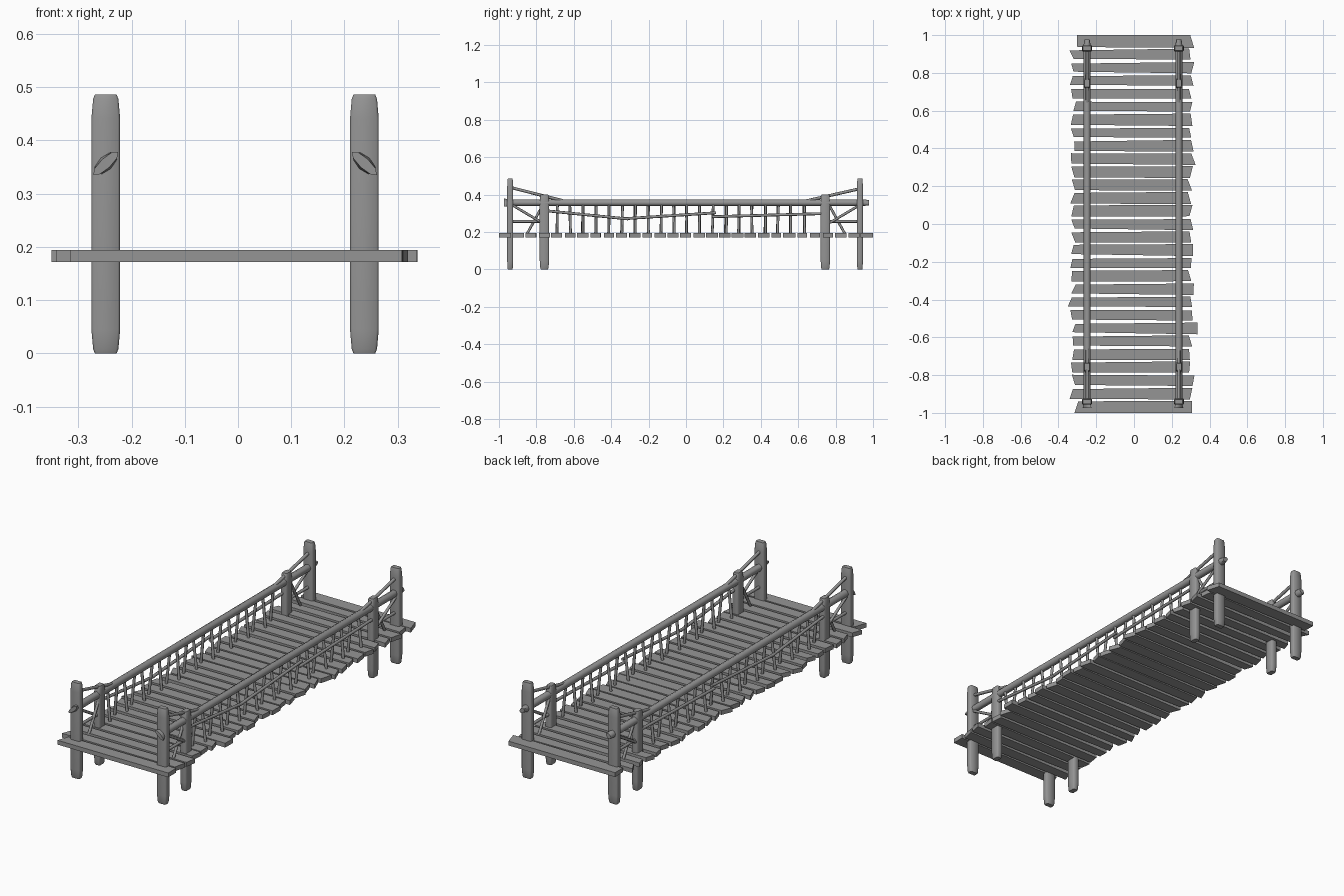
import bpy, bmesh, random
from math import cos, sin, pi, radians
from mathutils import Vector

if "Cube" in bpy.data.objects:
    bpy.data.objects.remove(bpy.data.objects["Cube"])

random.seed(7)
CX, SX = -0.0055, 0.243      # mirror plane and distance to each railing

wood = bpy.data.materials.new("dark_grey_wood")
wood.diffuse_color = (.3, .3, .3, 1)
wood.use_nodes = True
wood.node_tree.nodes["Principled BSDF"].inputs["Base Color"].default_value = wood.diffuse_color


def loft(name, rings, smooth=False):
    """Skin a list of equal-length point rings and cap both ends."""
    bm = bmesh.new()
    vs = [[bm.verts.new(p) for p in r] for r in rings]
    n = len(vs[0])
    for a, b in zip(vs, vs[1:]):
        for i in range(n):
            f = bm.faces.new((a[i], a[(i + 1) % n], b[(i + 1) % n], b[i]))
            f.smooth = smooth
    bm.faces.new(vs[0])
    bm.faces.new(vs[-1])
    bmesh.ops.recalc_face_normals(bm, faces=bm.faces)
    me = bpy.data.meshes.new(name)
    bm.to_mesh(me)
    bm.free()
    me.materials.append(wood)
    if smooth:
        me.set_sharp_from_angle(angle=radians(50))
    ob = bpy.data.objects.new(name, me)
    bpy.context.collection.objects.link(ob)


def stick(name, a, b, r, sides=8):
    """Straight pole between two points."""
    a, b = Vector(a), Vector(b)
    q = (b - a).to_track_quat('Z', 'Y')
    circle = [q @ Vector((r * cos(2 * pi * i / sides), r * sin(2 * pi * i / sides), 0))
              for i in range(sides)]
    loft(name, [[a + c for c in circle], [b + c for c in circle]], True)


def post(name, x, y, wx, wy, h):
    """Chamfered square post, narrowed at top and bottom."""
    def ring(z, s):
        a, b, c = wx / 2 * s, wy / 2 * s, min(wx, wy) * 0.14 * s
        pts = [(a, b - c), (a - c, b), (c - a, b), (-a, b - c),
               (-a, c - b), (c - a, -b), (a - c, -b), (a, c - b)]
        return [(x + u, y + v, z) for u, v in pts]
    loft(name, [ring(0, .76), ring(.008, .88), ring(.045, 1),
                ring(h - .045, 1), ring(h - .008, .88), ring(h, .76)], True)


# deck planks with uneven, slanted ends; every few planks gape on the left
N = 29
pitch = 2 / N
for i in range(N):
    y = -1 + pitch * (i + .5)
    r = random.uniform
    xl, xr = -.325 + r(-.008, .012), .302 + r(-.01, .014)
    w = pitch / 2 - .0045
    ys = [-w + r(0, .009), -w + r(-.003, .005), w - r(-.003, .005), w - r(0, .009)]
    if i == 0:
        xl, xr, ys[0], ys[1] = -.305, .308, -pitch / 2, -pitch / 2
    if i == N - 1:
        xl, xr, ys[2], ys[3] = -.301, .308, pitch / 2, pitch / 2
    if i == 8:
        xl = -.34
    if i == 6:
        xr = .337
    sl, sr = r(-.012, .012), r(-.012, .012)
    quad = [(xl + sl, y + ys[0]), (xr + sr, y + ys[1]),
            (xr - sr, y + ys[2]), (xl - sl, y + ys[3])]
    loft("deck_plank", [[(u, v, .172) for u, v in quad], [(u, v, .194) for u, v in quad]])

for s, side in ((-1, "left"), (1, "right")):
    X = CX + s * SX

    def P(dx, y, z):
        return (X + s * dx, y, z)

    # tall end posts and shorter inner posts
    for y in (-.94, .93):
        post(side + "_end_post", X, y, .054, .032, .486)
    for y in (-.757, .745):
        post(side + "_inner_post", X, y, .034, .05, .402)

    # handrail with flattened leaf-shaped ends, tips tilted outward and down
    def rail_ring(y, a, b):
        pts = []
        for k in range(8):
            u, v = a * cos(k * pi / 4), b * sin(k * pi / 4)
            pts.append(P(.73 * u - .68 * v, y, .357 - .68 * u - .73 * v))
        return pts
    loft(side + "_handrail", [rail_ring(y, a, b) for y, a, b in
         ((-.973, .032, .010), (-.955, .026, .014), (-.92, .018, .018),
          (.95, .018, .018), (.978, .0165, .011))], True)

    # balusters, one per plank, leaning alternately in and out
    for k in range(20):
        y = -.69 + k * .0695
        d = .012 if k % 2 else -.012
        stick(side + "_baluster", P(d, y + random.uniform(-.004, .004), .19),
              P(-d * .4, y + random.uniform(-.004, .004), .352), .0072)

    # sagging middle poles
    stick(side + "_middle_pole", P(.008, -.76, .315), P(.008, -.31, .270), .0075)
    stick(side + "_middle_pole", P(.008, -.335, .271), P(.008, .16, .303), .0075)
    stick(side + "_middle_pole", P(.008, .14, .282), P(.008, .75, .299), .0075)

    # sloping braces from end posts to handrail
    stick(side + "_top_brace", P(0, -.945, .440), P(0, -.66, .368), .008)
    stick(side + "_top_brace", P(0, .935, .433), P(0, .64, .366), .008)

    # crossed struts between the paired posts
    for e in (-1, 1):
        stick(side + "_cross_bar", P(0, e * .94, .257), P(0, e * .76, .257), .0075)
        stick(side + "_cross_strut", P(.006, e * .93, .345), P(.006, e * .77, .25), .007)
        stick(side + "_cross_strut", P(-.006, e * .85, .19), P(-.006, e * .765, .345), .007)
